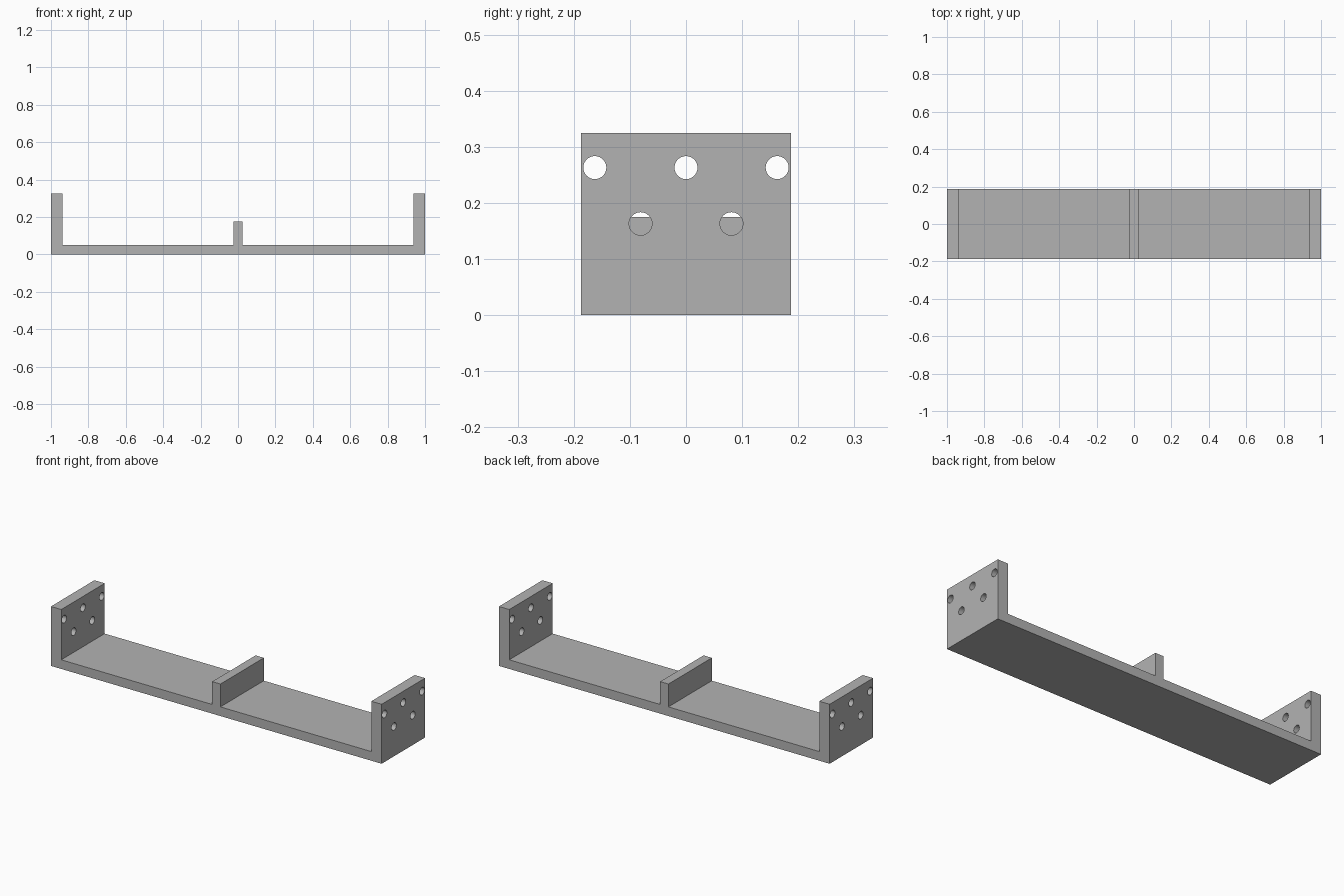
import bpy, bmesh
from mathutils import Matrix

cube = bpy.data.objects.get("Cube")
if cube:
    bpy.data.objects.remove(cube, do_unlink=True)

DEPTH = 0.1875      # half depth
BASE, WALL, HEIGHT = 0.05, 0.0625, 0.325
RIB, RIB_TOP = 0.025, 0.175
HOLE_R = 0.0205

grey = bpy.data.materials.new("neutral_grey")
grey.use_nodes = True
colour = (0.45, 0.45, 0.45, 1)
grey.diffuse_color = colour
grey.node_tree.nodes["Principled BSDF"].inputs["Base Color"].default_value = colour


def make_object(name, bm):
    bmesh.ops.recalc_face_normals(bm, faces=bm.faces)
    mesh = bpy.data.meshes.new(name)
    bm.to_mesh(mesh)
    bm.free()
    mesh.materials.append(grey)
    obj = bpy.data.objects.new(name, mesh)
    bpy.context.collection.objects.link(obj)
    return obj


# Bracket: base, end walls and centre rib as one mirrored profile
half = [(1, 0), (1, HEIGHT), (1 - WALL, HEIGHT), (1 - WALL, BASE),
        (RIB, BASE), (RIB, RIB_TOP)]
profile = half + [(-x, z) for x, z in reversed(half)]
bm = bmesh.new()
face = bm.faces.new([bm.verts.new((x, -DEPTH, z)) for x, z in profile])
ext = bmesh.ops.extrude_face_region(bm, geom=[face])
bmesh.ops.translate(bm, vec=(0, 2 * DEPTH, 0),
                    verts=[v for v in ext["geom"] if isinstance(v, bmesh.types.BMVert)])
bracket = make_object("bracket", bm)

# Screw holes: three above two in each end wall
bm = bmesh.new()
holes = [(-0.1625, 0.263), (0, 0.263), (0.1625, 0.263), (-0.081, 0.163), (0.081, 0.163)]
for side in (-1, 1):
    for y, z in holes:
        place = Matrix.Translation((side * (1 - WALL / 2), y, z)) @ Matrix.Rotation(1.570796, 4, 'Y')
        bmesh.ops.create_cone(bm, cap_ends=True, segments=48, radius1=HOLE_R,
                              radius2=HOLE_R, depth=WALL * 2, matrix=place)
cutter = make_object("hole_cutter", bm)
cutter.hide_render = True

# Cut the holes and discard the helper
cut = bracket.modifiers.new("screw_holes", 'BOOLEAN')
cut.operation = 'DIFFERENCE'
cut.solver = 'EXACT'
cut.object = cutter
bpy.ops.object.select_all(action='DESELECT')
bpy.context.view_layer.objects.active = bracket
bracket.select_set(True)
bpy.ops.object.modifier_apply(modifier=cut.name)
bpy.data.objects.remove(cutter, do_unlink=True)
bpy.ops.object.shade_smooth_by_angle()
